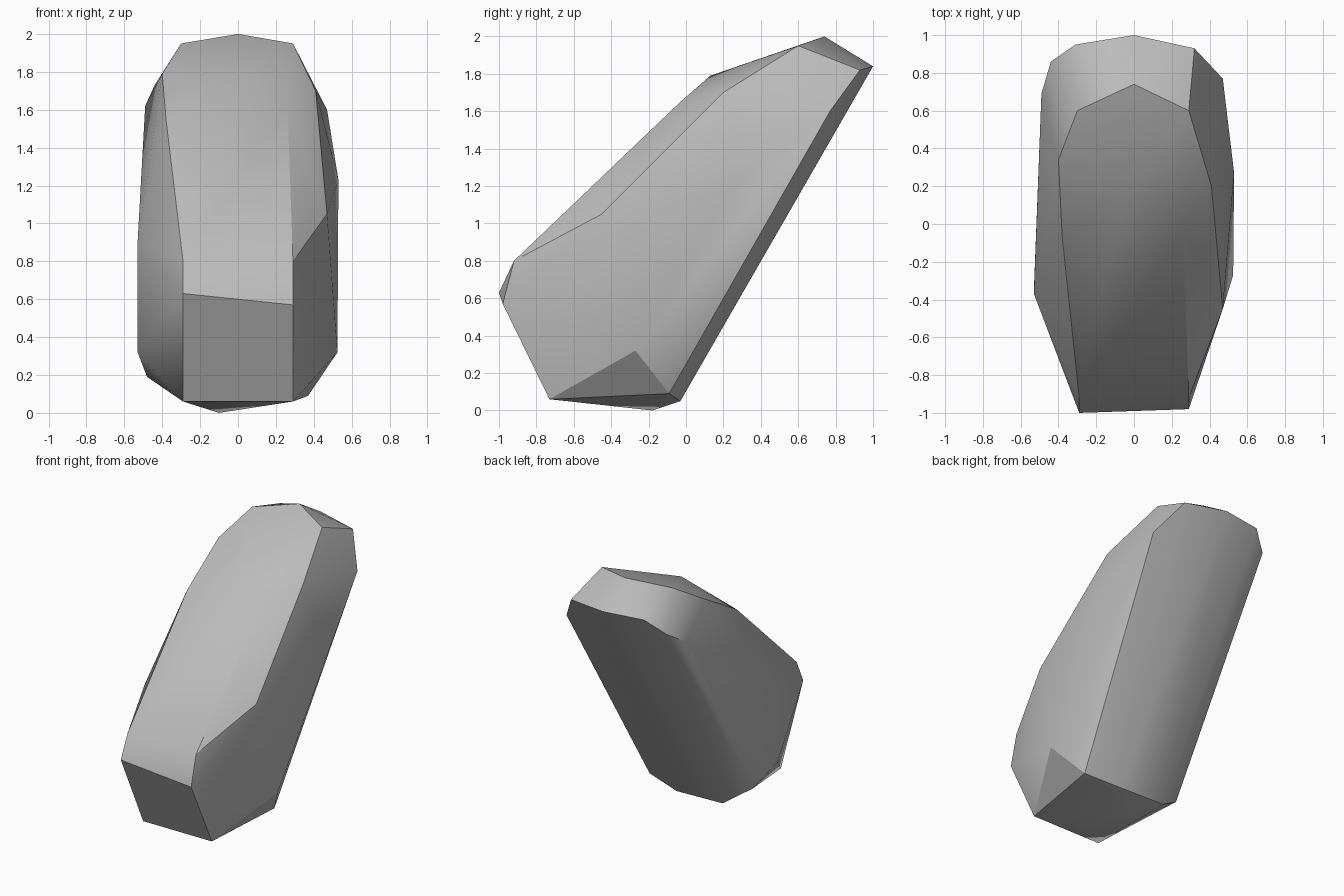
import bpy
import bmesh
import math

cube = bpy.data.objects.get("Cube")
if cube:
    bpy.data.objects.remove(cube, do_unlink=True)

# Single stone colour
stone = bpy.data.materials.new("stone_grey")
stone.use_nodes = True
colour = (0.5, 0.5, 0.5, 1)
stone.diffuse_color = colour
bsdf = stone.node_tree.nodes["Principled BSDF"]
bsdf.inputs["Base Color"].default_value = colour
bsdf.inputs["Roughness"].default_value = 0.9

# Corners of the chipped boulder, grouped by region
crown = [(0, .74, 2), (.29, .6, 1.95), (-.3, .6, 1.95), (-.05, .13, 1.79)]
front_ridges = [(.41, .2, 1.7), (.47, -.45, 1.05), (.26, -.03, 1.65),
                (-.4, .34, 1.79), (-.38, -.07, 1.55)]
nose = [(.29, -.92, .8), (-.29, -.92, .8), (.29, -.98, .57), (-.29, -1, .63)]
base = [(.29, -.73, .06), (-.29, -.73, .06), (-.1, -.18, 0), (.37, -.09, .09),
        (.1, -.03, .05), (-.29, -.03, .06), (-.48, -.12, .19)]
flanks = [(.525, -.27, .32), (.53, .27, 1.23), (-.53, -.35, .32),
          (-.53, -.37, .9), (-.49, .69, 1.62)]
back_rim = [(0, 1, 1.84), (.32, .93, 1.82), (.47, .77, 1.6),
            (-.31, .95, 1.84), (-.44, .86, 1.73)]

# Wrap the corners in a convex shell and merge nearly flat facets
bm = bmesh.new()
for corner in crown + front_ridges + nose + base + flanks + back_rim:
    bm.verts.new(corner)
bmesh.ops.convex_hull(bm, input=bm.verts[:])
loose = [v for v in bm.verts if not v.link_faces]
bmesh.ops.delete(bm, geom=loose, context="VERTS")
bmesh.ops.dissolve_limit(bm, angle_limit=math.radians(2),
                         verts=bm.verts[:], edges=bm.edges[:])
bmesh.ops.recalc_face_normals(bm, faces=bm.faces[:])

mesh = bpy.data.meshes.new("boulder")
bm.to_mesh(mesh)
bm.free()
mesh.materials.append(stone)
boulder = bpy.data.objects.new("boulder", mesh)
bpy.context.collection.objects.link(boulder)

# Soft facets with crisp main ridges
bpy.ops.object.select_all(action="DESELECT")
boulder.select_set(True)
bpy.context.view_layer.objects.active = boulder
bpy.ops.object.shade_smooth_by_angle(angle=math.radians(30))
